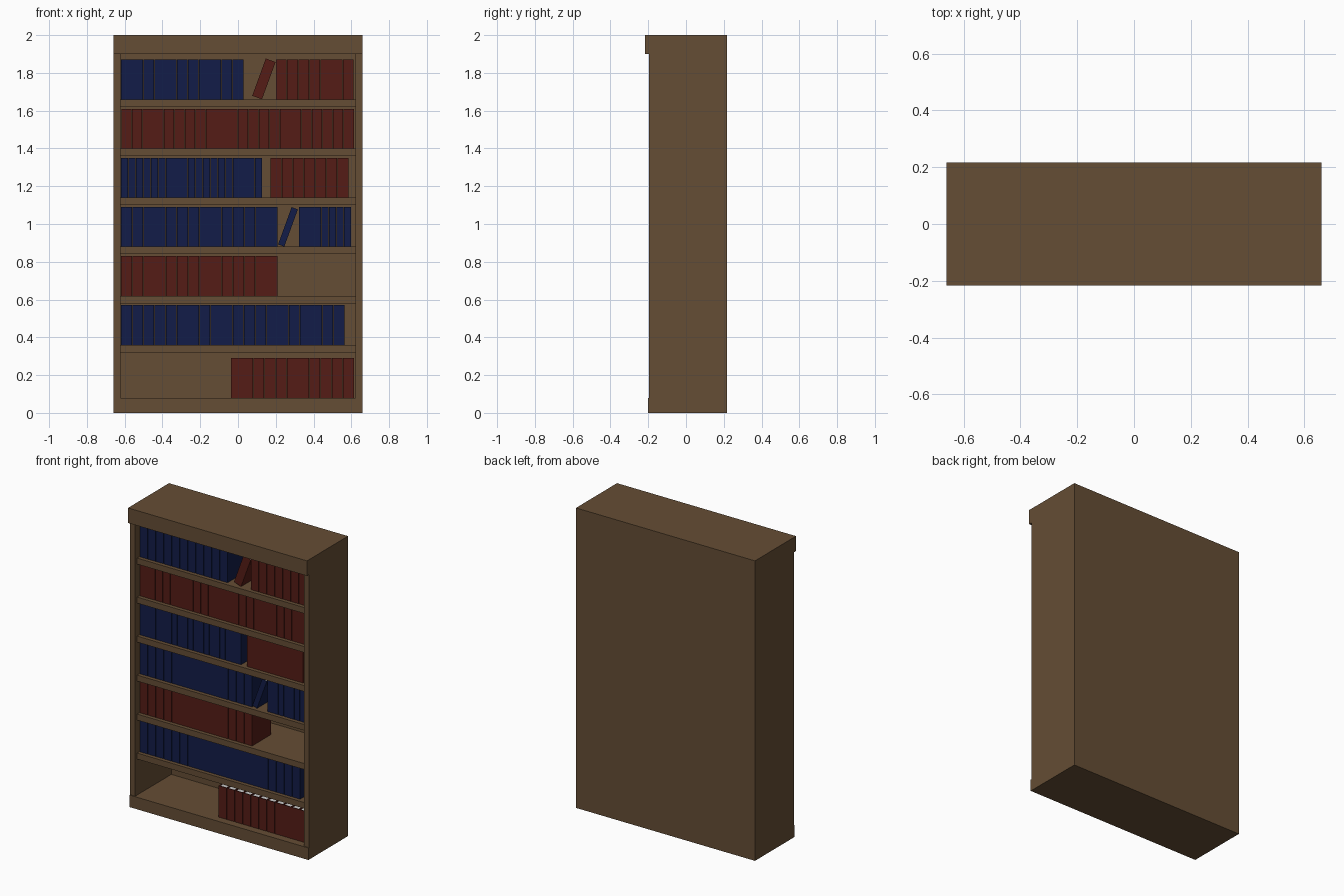
import bpy
import bmesh
from math import radians
from mathutils import Matrix, Vector

if "Cube" in bpy.data.objects:
    bpy.data.objects.remove(bpy.data.objects["Cube"])


def material(name, rgb):
    m = bpy.data.materials.new(name)
    m.diffuse_color = (*rgb, 1)
    m.use_nodes = True
    m.node_tree.nodes["Principled BSDF"].inputs["Base Color"].default_value = m.diffuse_color
    return m


WOOD = material("wood", (0.13, 0.075, 0.035))
RED = material("red_cover", (0.09, 0.012, 0.008))
BLUE = material("blue_cover", (0.006, 0.012, 0.065))
PAPER = material("paper", (0.75, 0.75, 0.72))


def add_box(bm, x, y, z, mat_index=0):
    """Add a box spanning the (min, max) pairs x, y, z."""
    lo, hi = Vector((x[0], y[0], z[0])), Vector((x[1], y[1], z[1]))
    mat = Matrix.Translation((lo + hi) / 2) @ Matrix.Diagonal((*(hi - lo), 1))
    verts = bmesh.ops.create_cube(bm, size=1, matrix=mat)["verts"]
    for f in {f for v in verts for f in v.link_faces}:
        f.material_index = mat_index
    return verts


def finish(name, bm, *mats):
    me = bpy.data.meshes.new(name)
    bm.to_mesh(me)
    bm.free()
    for m in mats:
        me.materials.append(m)
    ob = bpy.data.objects.new(name, me)
    bpy.context.collection.objects.link(ob)
    return ob


def board(name, x, y, z):
    bm = bmesh.new()
    add_box(bm, x, y, z)
    return finish(name, bm, WOOD)


# Carcass
W, IN, BACK, FRONT = 0.66, 0.622, 0.216, -0.195
board("cornice", (-W, W), (-0.216, BACK), (1.9, 2.0))
board("plinth", (-W, W), (-0.201, BACK), (0, 0.08))
board("side_left", (-W, -IN), (FRONT, BACK), (0.08, 1.9))
board("side_right", (IN, W), (FRONT, BACK), (0.08, 1.9))
board("back_panel", (-IN, IN), (BACK - 0.03, BACK), (0.08, 1.9))

# Shelves
PITCH, FLOOR = 0.26, 0.36
for i in range(6):
    top = FLOOR + i * PITCH
    board(f"shelf_{i + 1}", (-IN, IN), (-0.175, BACK - 0.03), (top - 0.04, top))

# Books: spine, two covers and an inset page block
HEIGHT, BOOK_FRONT, BOOK_BACK, COVER = 0.21, -0.15, 0.05, 0.004


def add_book(bm, x0, x1, z):
    ys, zs = (BOOK_FRONT, BOOK_BACK), (z, z + HEIGHT)
    verts = add_box(bm, (x0, x1), (BOOK_FRONT, BOOK_FRONT + COVER), zs)
    verts += add_box(bm, (x0, x0 + COVER), (BOOK_FRONT + COVER, BOOK_BACK), zs)
    verts += add_box(bm, (x1 - COVER, x1), (BOOK_FRONT + COVER, BOOK_BACK), zs)
    verts += add_box(bm, (x0 + COVER, x1 - COVER),
                     (BOOK_FRONT + COVER, BOOK_BACK - 0.006),
                     (z + 0.005, z + HEIGHT - 0.005), 1)
    return verts


def book_row(name, cover, x0, x1, count, z):
    bm = bmesh.new()
    step = (x1 - x0) / count
    for i in range(count):
        add_book(bm, x0 + i * step + 0.001, x0 + (i + 1) * step - 0.001, z)
    finish(name, bm, cover, PAPER)


def leaning_book(name, cover, x_pivot, width, z, angle):
    bm = bmesh.new()
    verts = add_book(bm, x_pivot - width, x_pivot, z)
    # Lean to the right about the lower right edge
    bmesh.ops.rotate(bm, verts=verts, cent=(x_pivot, 0, z),
                     matrix=Matrix.Rotation(radians(angle), 3, "Y"))
    # The rotation lifts the left edge, leaving the right edge on the shelf
    finish(name, bm, cover, PAPER)


def level(i):
    """Height of the floor of bay i, counted from the bottom."""
    return 0.08 if i == 0 else FLOOR + (i - 1) * PITCH


book_row("books_bay_1", RED, -0.038, 0.614, 11, level(0))
book_row("books_bay_2", BLUE, -0.62, 0.564, 20, level(1))
book_row("books_bay_3", RED, -0.62, 0.21, 14, level(2))
book_row("books_bay_4_wide", BLUE, -0.62, 0.21, 14, level(3))
book_row("books_bay_4_thin", BLUE, 0.323, 0.6, 7, level(3))
book_row("books_bay_5_blue", BLUE, -0.62, 0.129, 19, level(4))
book_row("books_bay_5_red", RED, 0.172, 0.585, 7, level(4))
book_row("books_bay_6", RED, -0.618, 0.614, 22, level(5))
book_row("books_bay_7_blue", BLUE, -0.62, 0.029, 11, level(6))
book_row("books_bay_7_red", RED, 0.2, 0.613, 7, level(6))
leaning_book("leaning_book_blue", BLUE, 0.245, 0.035, level(3), 20)
leaning_book("leaning_book_red", RED, 0.127, 0.055, level(6), 20)
